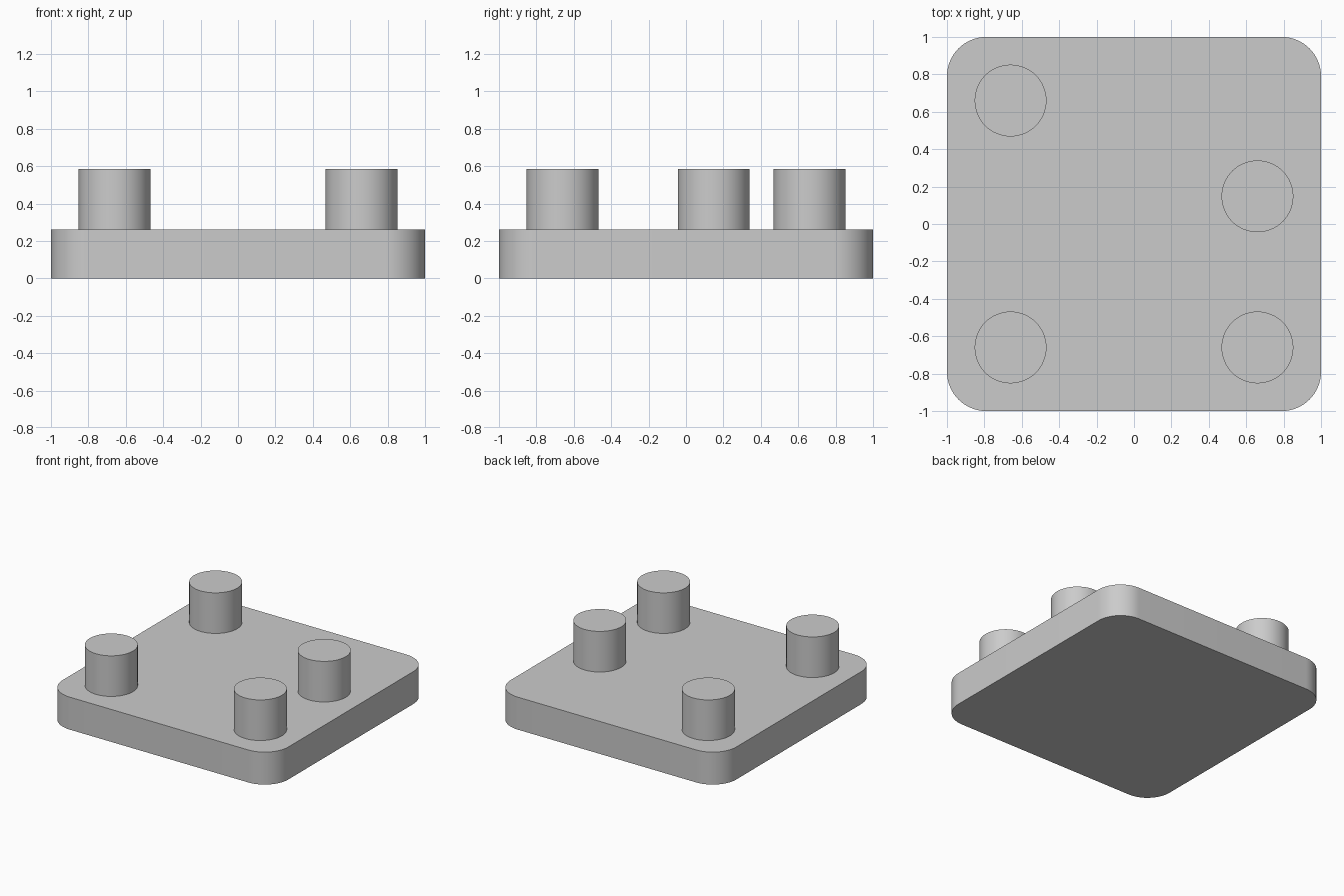
import bpy, bmesh
from math import radians, cos, sin, pi

if "Cube" in bpy.data.objects:
    bpy.data.objects.remove(bpy.data.objects["Cube"])

PLATE_TOP, PEG_TOP = 0.26, 0.585
CORNER, PEG_RADIUS, PEG_POS = 0.21, 0.192, 0.66

grey = bpy.data.materials.new("plain_grey")
grey.use_nodes = True
colour = (0.6, 0.6, 0.6, 1)
grey.diffuse_color = colour
grey.node_tree.nodes["Principled BSDF"].inputs["Base Color"].default_value = colour


def extrude_outline(name, outline, z0, z1):
    """Raise a flat outline into a solid with smooth walls and sharp rims."""
    bm = bmesh.new()
    face = bm.faces.new([bm.verts.new((x, y, z0)) for x, y in outline])
    top = bmesh.ops.extrude_face_region(bm, geom=[face], use_keep_orig=True)
    verts = [v for v in top["geom"] if isinstance(v, bmesh.types.BMVert)]
    bmesh.ops.translate(bm, vec=(0, 0, z1 - z0), verts=verts)
    bmesh.ops.recalc_face_normals(bm, faces=bm.faces)
    mesh = bpy.data.meshes.new(name)
    bm.to_mesh(mesh)
    bm.free()
    mesh.materials.append(grey)
    obj = bpy.data.objects.new(name, mesh)
    bpy.context.collection.objects.link(obj)
    bpy.ops.object.select_all(action="DESELECT")
    obj.select_set(True)
    bpy.context.view_layer.objects.active = obj
    bpy.ops.object.shade_smooth_by_angle(angle=radians(30))
    return obj


def arc(cx, cy, radius, start, sweep, steps):
    angles = [start + sweep * i / steps for i in range(steps + 1)]
    return [(cx + radius * cos(a), cy + radius * sin(a)) for a in angles]


# Base plate with rounded corners
inner = 1 - CORNER
outline = []
for i, (sx, sy) in enumerate([(1, 1), (-1, 1), (-1, -1), (1, -1)]):
    outline += arc(sx * inner, sy * inner, CORNER, i * pi / 2, pi / 2, 16)
extrude_outline("base_plate", outline, 0, PLATE_TOP)

# Round pegs, with the back left one set further forward
pegs = {
    "front_left_peg": (PEG_POS, -PEG_POS),
    "front_right_peg": (-PEG_POS, -PEG_POS),
    "back_right_peg": (-PEG_POS, PEG_POS),
    "middle_left_peg": (PEG_POS, 0.148),
}
for name, (x, y) in pegs.items():
    circle = arc(x, y, PEG_RADIUS, 0, 2 * pi, 64)[:-1]
    extrude_outline(name, circle, PLATE_TOP, PEG_TOP)
